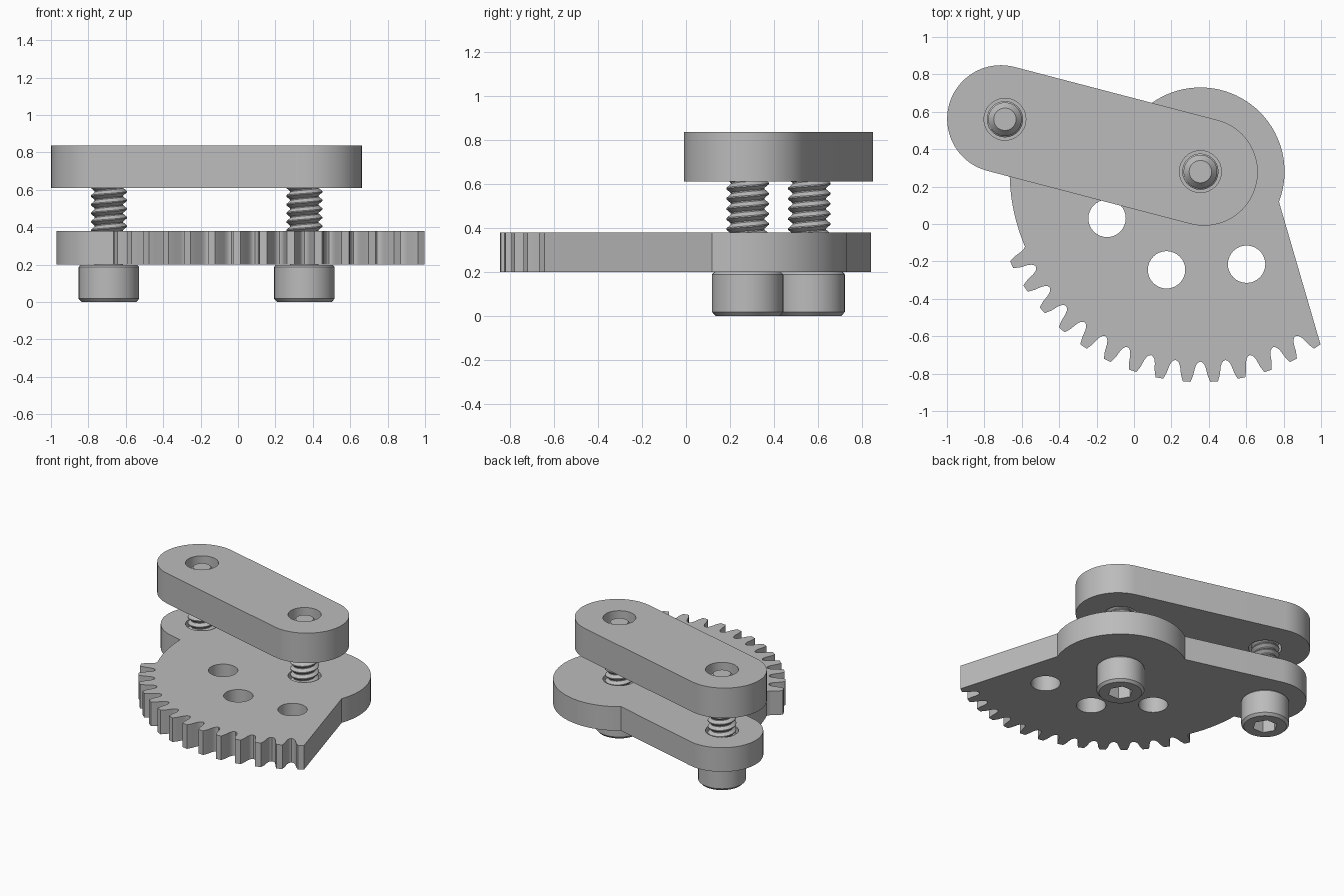
import bpy, bmesh, math
from math import sin, cos, radians, pi

cube = bpy.data.objects.get("Cube")
if cube:
    bpy.data.objects.remove(cube, do_unlink=True)

steel = bpy.data.materials.new("grey_steel")
steel.use_nodes = True
GREY = (0.5, 0.5, 0.5, 1)
steel.diffuse_color = GREY
steel.node_tree.nodes["Principled BSDF"].inputs["Base Color"].default_value = GREY

PIVOT = (0.355, 0.28)     # sector centre and first screw
ANCHOR = (-0.69, 0.56)    # second screw
AXIS = 165                # direction from pivot to anchor, degrees


def finish(name, bm):
    """Turn a bmesh into a named, coloured object."""
    bmesh.ops.recalc_face_normals(bm, faces=bm.faces)
    mesh = bpy.data.meshes.new(name)
    bm.to_mesh(mesh)
    bm.free()
    mesh.materials.append(steel)
    ob = bpy.data.objects.new(name, mesh)
    bpy.context.collection.objects.link(ob)
    return ob


def activate(ob):
    bpy.ops.object.select_all(action='DESELECT')
    ob.select_set(True)
    bpy.context.view_layer.objects.active = ob


def smooth(ob):
    activate(ob)
    bpy.ops.object.shade_smooth_by_angle(angle=radians(30))


def polar(centre, r, deg):
    a = radians(deg)
    return centre[0] + r * cos(a), centre[1] + r * sin(a)


def arc(centre, r, start, end, n):
    return [polar(centre, r, start + (end - start) * i / n) for i in range(n + 1)]


def prism(name, outline, z0, z1):
    bm = bmesh.new()
    face = bm.faces.new([bm.verts.new((x, y, z0)) for x, y in outline])
    top = bmesh.ops.extrude_face_region(bm, geom=[face])["geom"]
    verts = [v for v in top if isinstance(v, bmesh.types.BMVert)]
    bmesh.ops.translate(bm, verts=verts, vec=(0, 0, z1 - z0))
    return finish(name, bm)


def cut(ob, centre, r, z0, z1, sides=32):
    """Subtract a straight-sided hole."""
    cutter = prism("cutter", arc(centre, r, 0, 360, sides)[:-1], z0, z1)
    cutter.hide_render = True
    mod = ob.modifiers.new("hole", 'BOOLEAN')
    mod.operation, mod.solver, mod.object = 'DIFFERENCE', 'EXACT', cutter
    activate(ob)
    bpy.ops.object.modifier_apply(modifier=mod.name)
    bpy.data.objects.remove(cutter, do_unlink=True)


def lathe(name, centre, profile, sides=40):
    """Closed solid from (radius, z) rings, capped at both ends."""
    bm = bmesh.new()
    rings = [[bm.verts.new((*polar(centre, r, 360 * i / sides), z)) for i in range(sides)]
             for r, z in profile]
    for a, b in zip(rings, rings[1:]):
        for i in range(sides):
            j = (i + 1) % sides
            bm.faces.new((a[i], a[j], b[j], b[i]))
    bm.faces.new(rings[0])
    bm.faces.new(rings[-1])
    return finish(name, bm)


def thread(name, centre, z0, z1, pitch=0.046, crest=0.097, root=0.074, n=28):
    """Helical ridge with a narrow flat crest and root."""
    bm = bmesh.new()
    section = ((root, 0), (crest, 0.42), (crest, 0.54), (root, 0.96))
    steps = int((z1 - z0) / pitch * n)
    rows = []
    for i in range(steps + 1):
        z = z0 + pitch * i / n
        rows.append([bm.verts.new((*polar(centre, r, 360 * i / n), z + f * pitch))
                     for r, f in section])
    for a, b in zip(rows, rows[1:]):
        for k in range(3):
            bm.faces.new((a[k], b[k], b[k + 1], a[k + 1]))
    bm.faces.new(rows[0])
    bm.faces.new(rows[-1])
    return finish(name, bm)


# Toothed sector plate: pivot boss, arm out to the anchor, then the gear rim
ROOT, TIP, PITCH = 1.02, 1.125, 7.5
HALF = 0.28
boss_end = AXIS - math.degrees(math.asin(HALF / 0.45))
rim_start = AXIS + math.degrees(math.asin(HALF / ROOT))
outline = arc(PIVOT, 0.45, -21, boss_end, 36)
outline += arc(ANCHOR, HALF, AXIS - 90, AXIS + 90, 36)
first = 270 - 63.75
outline += arc(PIVOT, ROOT, rim_start, first - 0.42 * PITCH, 10)
tooth = ((-0.35, 1.03), (-0.29, 1.05), (-0.23, 1.09), (-0.14, TIP),
         (0.14, TIP), (0.23, 1.09), (0.29, 1.05), (0.35, 1.03), (0.42, 1.02), (0.5, 1.016), (0.58, 1.02))
for t in range(14):
    shape = tooth if t < 13 else tooth[:5]
    outline += [polar(PIVOT, r, first + (t + f) * PITCH) for f, r in shape]
plate = prism("toothed_sector_plate", outline, 0.2, 0.38)
for hole in ((-0.144, 0.03), (0.174, -0.245), (0.602, -0.215)):
    cut(plate, hole, 0.1, 0.1, 0.5)

# Upper link bar with rounded ends
bar = prism("link_bar", arc((0.375, 0.278), 0.287, AXIS - 270, AXIS - 90, 36)
            + arc((-0.712, 0.562), 0.287, AXIS - 90, AXIS + 90, 36), 0.611, 0.836)

# Screw clearance holes and the two socket-head screws
for side, centre in (("left", PIVOT), ("right", ANCHOR)):
    cut(plate, centre, 0.112, 0.1, 0.5)
    cut(bar, centre, 0.112, 0.5, 0.9)
    head = lathe(side + "_screw_head", centre,
                 ((0.145, 0), (0.162, 0.018), (0.162, 0.188), (0.152, 0.199)))
    cut(head, centre, 0.085, -0.1, 0.1, sides=6)
    shank = lathe(side + "_screw_shank", centre,
                  ((0.076, 0.19), (0.076, 0.75), (0.09, 0.77), (0.06, 0.805)))
    ridge = thread(side + "_screw_thread", centre, 0.2, 0.735)
    for part in (head, shank, ridge):
        smooth(part)

smooth(plate)
smooth(bar)
